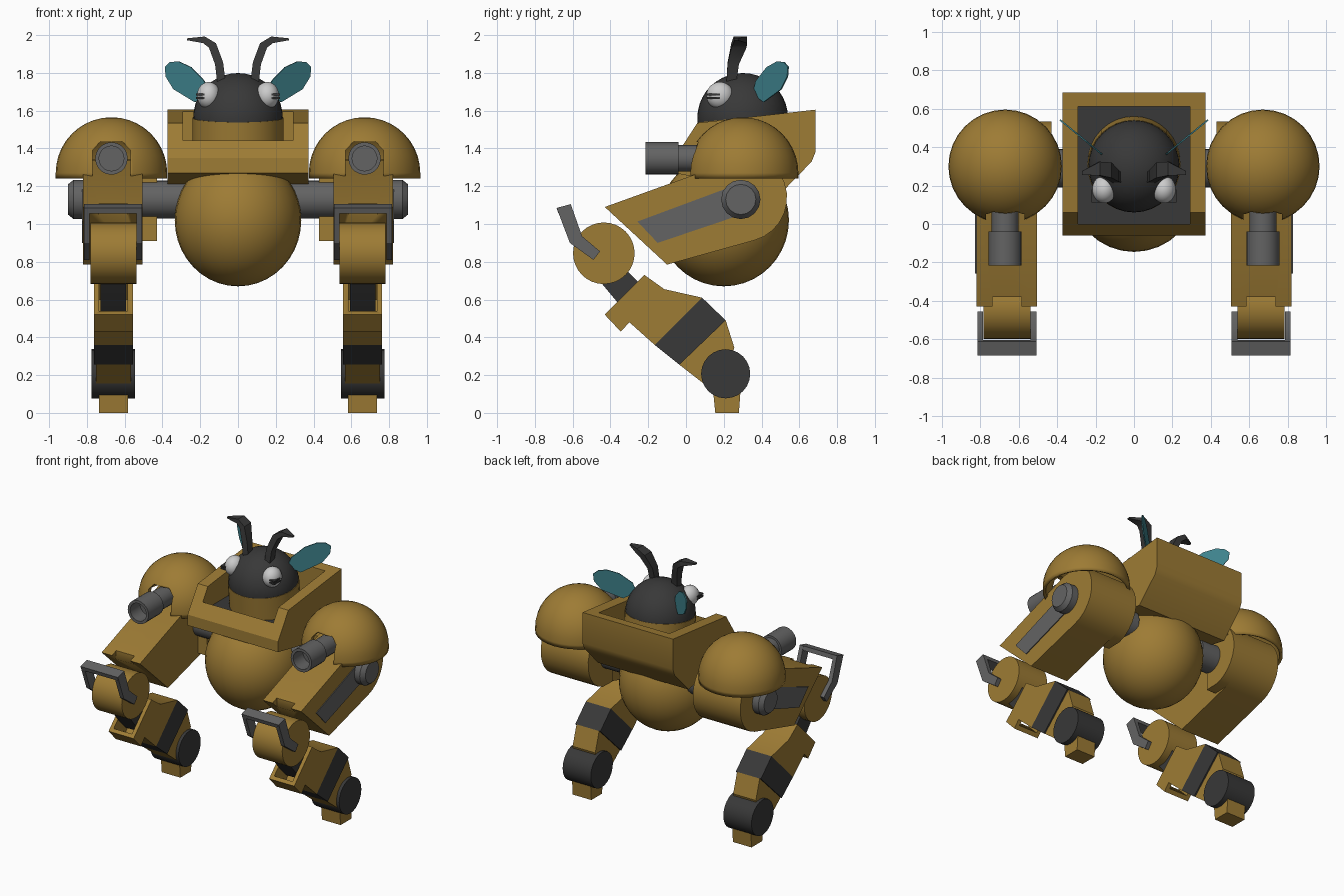
import bpy, bmesh, math
from mathutils import Matrix, Vector

if "Cube" in bpy.data.objects:
    bpy.data.objects.remove(bpy.data.objects["Cube"], do_unlink=True)


def material(name, rgb):
    m = bpy.data.materials.new(name)
    m.use_nodes = True
    m.diffuse_color = (*rgb, 1)
    m.node_tree.nodes["Principled BSDF"].inputs["Base Color"].default_value = (*rgb, 1)
    return m


GOLD = material("gold paint", (0.34, 0.2, 0.035))
DARK = material("dark rubber", (0.04, 0.04, 0.04))
GREY = material("grey metal", (0.125, 0.125, 0.125))
WHITE = material("pale eye", (0.6, 0.6, 0.6))
TEAL = material("teal", (0.05, 0.23, 0.27))


def finish(name, bm, mat, pair=False, cutter=None, smooth=True, shell=0):
    """Turn a bmesh into an object, with optional shell, cut and mirrored twin."""
    bmesh.ops.recalc_face_normals(bm, faces=bm.faces)
    me = bpy.data.meshes.new(name)
    bm.to_mesh(me)
    bm.free()
    ob = bpy.data.objects.new(name, me)
    bpy.context.collection.objects.link(ob)
    if mat:
        me.materials.append(mat)
    if smooth:
        bpy.ops.object.select_all(action="DESELECT")
        ob.select_set(True)
        bpy.context.view_layer.objects.active = ob
        bpy.ops.object.shade_smooth_by_angle(angle=math.radians(32))
    if shell:
        mod = ob.modifiers.new("shell", "SOLIDIFY")
        mod.thickness = shell
        mod.offset = -1
    if cutter:
        mod = ob.modifiers.new("cut", "BOOLEAN")
        mod.operation = "DIFFERENCE"
        mod.solver = "EXACT"
        mod.object = cutter
    if pair:
        ob.modifiers.new("twin", "MIRROR")
    return ob


def prism(name, pts, a, b, mat, axis="x", **kw):
    """Extrude a (y, z) outline along x, or an (x, z) outline along y."""
    bm = bmesh.new()
    place = (lambda p, t: (t, p[0], p[1])) if axis == "x" else (lambda p, t: (p[0], t, p[1]))
    rings = [[bm.verts.new(place(p, t)) for p in pts] for t in (a, b)]
    bm.faces.new(rings[0])
    bm.faces.new(rings[1])
    for i in range(len(pts)):
        j = (i + 1) % len(pts)
        bm.faces.new((rings[0][i], rings[0][j], rings[1][j], rings[1][i]))
    return finish(name, bm, mat, **kw)


def box(name, x, y, z, mat, **kw):
    outline = [(y[0], z[0]), (y[1], z[0]), (y[1], z[1]), (y[0], z[1])]
    return prism(name, outline, x[0], x[1], mat, **kw)


def lathe(name, profile, centre, axis, mat, seg=24, **kw):
    """Spin (radius, distance) points about an axis through the centre."""
    bm = bmesh.new()
    vs = [bm.verts.new((r, 0, t)) for r, t in profile]
    es = [bm.edges.new(e) for e in zip(vs, vs[1:])]
    bmesh.ops.spin(bm, geom=vs + es, cent=(0, 0, 0), axis=(0, 0, 1),
                   angle=math.tau, steps=seg, use_merge=True)
    bmesh.ops.remove_doubles(bm, verts=bm.verts, dist=1e-5)
    turn = Vector((0, 0, 1)).rotation_difference(Vector(axis)).to_matrix().to_4x4()
    bm.transform(Matrix.Translation(centre) @ turn)
    return finish(name, bm, mat, **kw)


def drum(name, r, centre, x, mat, seg=24):
    profile = [(0, x[0]), (r, x[0]), (r, x[1]), (0, x[1])]
    return lathe(name, profile, (0, *centre), (1, 0, 0), mat, seg, pair=True)


def ball(name, centre, size, mat, up=None, **kw):
    """Ellipsoid; 'up' keeps only the half on that side of the centre."""
    bm = bmesh.new()
    bmesh.ops.create_uvsphere(bm, u_segments=32, v_segments=20, radius=1)
    bm.transform(Matrix.Translation(centre) @ Matrix.Diagonal((*size, 1)))
    if up:
        bmesh.ops.bisect_plane(bm, geom=bm.verts[:] + bm.edges[:] + bm.faces[:],
                               plane_co=centre, plane_no=up, clear_inner=True)
    return finish(name, bm, mat, **kw)


def hide(ob):
    ob.hide_render = True
    ob.hide_viewport = True
    ob.display_type = "WIRE"
    return ob


# Body tray with its sunken floor, and the round belly
well = hide(box("tray_cutter", (-0.29, 0.29), (0, 0.61), (1.37, 1.9), None))
prism("body_tray", [(-0.06, 1.27), (-0.06, 1.35), (0.06, 1.535), (0.685, 1.605), (0.685, 1.38),
                    (0.665, 1.33), (0.5, 1.16)], -0.372, 0.372, GOLD, cutter=well)
box("tray_floor", (-0.29, 0.29), (0, 0.61), (1.365, 1.376), DARK)
ball("belly", (0, 0.2, 1.02), (0.335, 0.345, 0.35), GOLD)

# Head on a tilted collar
tilt = (0, -0.1, 0.995)
ball("head", (0, 0.3, 1.562), (0.237, 0.24, 0.237), DARK, up=tilt)
lathe("collar", [(0, -0.2), (0.241, -0.2), (0.241, 0), (0, 0)], (0, 0.3, 1.562), tilt, GOLD, 32)
ball("eye", (0.155, 0.18, 1.68), (0.062, 0.072, 0.072), WHITE, pair=True)
for i, z in enumerate((1.668, 1.685)):
    box(f"eye_slit_{i + 1}", (0.178, 0.222), (0.112, 0.18), (z - 0.005, z + 0.005), DARK, pair=True)

# Leaf-shaped ears, thin and swept back
leaf = [(0.16, 1.69), (0.23, 1.645), (0.343, 1.714), (0.383, 1.78), (0.388, 1.832),
        (0.36, 1.858), (0.315, 1.86), (0.25, 1.83), (0.18, 1.757)]
bm = bmesh.new()
bm.faces.new([bm.verts.new((x, 0.36 + (x - 0.17) * 0.82, z)) for x, z in leaf])
finish("ear", bm, TEAL, pair=True, smooth=False, shell=0.008)

# Antennae: flattened, bent and pointed (centre, half width, half thickness)
stations = [((0.088, 0.24, 1.75), 0.026, 0.022), ((0.1, 0.25, 1.85), 0.03, 0.022),
            ((0.135, 0.28, 1.945), 0.04, 0.022), ((0.18, 0.288, 1.975), 0.036, 0.018),
            ((0.27, 0.265, 1.978), 0.01, 0.005)]
bm = bmesh.new()
rings = []
for i, (c, w, t) in enumerate(stations):
    ahead = Vector(stations[min(i + 1, 4)][0]) - Vector(stations[max(i - 1, 0)][0])
    side = Vector((0, 1, 0))
    out = ahead.cross(side).normalized()
    rings.append([bm.verts.new(Vector(c) + side * w * a + out * t * b)
                  for a, b in ((1, 1), (-1, 1), (-1, -1), (1, -1))])
for lo, hi in zip(rings, rings[1:]):
    for i in range(4):
        j = (i + 1) % 4
        bm.faces.new((lo[i], lo[j], hi[j], hi[i]))
bm.faces.new(rings[0])
bm.faces.new(rings[-1])
finish("antenna", bm, DARK, pair=True)

# Shoulder domes, open below and notched for the barrels
notch = hide(prism("dome_cutter", [(0.57, 1.2), (0.57, 1.39), (0.61, 1.433), (0.73, 1.433),
                                   (0.77, 1.39), (0.77, 1.2)], -0.1, 0.2, None, axis="y"))
ball("shoulder_dome", (0.67, 0.3, 1.27), (0.295, 0.295, 0.295), GOLD, up=(0, 0, 1),
     shell=0.03, cutter=notch, pair=True)
lathe("barrel", [(0, 0.3), (0.07, 0.3), (0.07, -0.04), (0.086, -0.04), (0.086, -0.215),
                 (0.066, -0.215), (0.066, -0.1), (0, -0.1)], (0.67, 0, 1.347), (0, 1, 0),
      GREY, 20, pair=True)

# Upper arms with round shoulder ends
arc = []
for i in range(11):
    a = math.radians(-75 + 13.5 * i)
    arc.append((0.3 + 0.235 * math.cos(a), 1.14 + 0.235 * math.sin(a)))
slot = hide(box("arm_cutter", (0.585, 0.735), (-0.5, -0.38), (0.9, 1.2), None))
prism("upper_arm", arc + [(0.25, 1.335), (-0.43, 1.09), (-0.1, 0.785)], 0.505, 0.82, GOLD,
      cutter=slot, pair=True)
prism("shoulder_back", arc + [(0.25, 1.3), (0.25, 0.91)], 0.43, 0.506, GOLD, pair=True)
prism("arm_panel", [(-0.257, 1.013), (-0.15, 0.9), (0.25, 1.035), (0.22, 1.19)],
      0.818, 0.826, GREY, pair=True)
drum("shoulder_shaft", 0.1, (0.29, 1.13), (0.28, 0.51), GREY)
lathe("shoulder_hub", [(0, 0.81), (0.104, 0.81), (0.104, 0.87), (0.08, 0.9), (0, 0.9)],
      (0, 0.29, 1.13), (1, 0, 0), GREY, 16, pair=True)

# Elbow drums with bent handles
drum("elbow", 0.163, (-0.435, 0.845), (0.537, 0.782), GOLD, 32)
strap = [(-0.685, 1.085), (-0.61, 1.105), (-0.55, 0.935), (-0.455, 0.855), (-0.49, 0.81),
         (-0.615, 0.9)]
for label, x in (("inner", 0.508), ("outer", 0.785)):
    prism(f"handle_{label}_strap", strap, x, x + 0.03, GREY, pair=True)
prism("handle_bar", [(-0.685, 1.085), (-0.61, 1.105), (-0.602, 1.075), (-0.675, 1.055)],
      0.52, 0.803, GREY, pair=True)

# Lower legs: hollow top, dark band, shin
socket = hide(prism("leg_cutter", [(-0.46, 0.59), (-0.3, 0.43), (-0.13, 0.6), (-0.29, 0.76)],
                    0.585, 0.735, None))
prism("lower_leg", [(-0.43, 0.52), (-0.22, 0.73), (-0.115, 0.655), (0.085, 0.61),
                    (-0.166, 0.36), (-0.3, 0.48), (-0.345, 0.43)], 0.557, 0.763, GOLD,
      cutter=socket, pair=True)
prism("leg_link", [(-0.45, 0.69), (-0.37, 0.594), (-0.28, 0.5), (-0.17, 0.59), (-0.26, 0.7),
                   (-0.36, 0.8)], 0.592, 0.728, DARK, pair=True)
prism("leg_band", [(0.085, 0.61), (0.21, 0.49), (-0.035, 0.255), (-0.166, 0.36)],
      0.557, 0.763, DARK, pair=True)
prism("shin", [(0.21, 0.49), (0.256, 0.345), (0.21, 0.2), (0.1, 0.15), (-0.035, 0.255)],
      0.567, 0.753, GOLD, pair=True)

# Ankle drums and feet
drum("ankle", 0.13, (0.21, 0.207), (0.545, 0.776), DARK)
prism("foot", [(0.135, 0.2), (0.295, 0.2), (0.28, 0), (0.155, 0)], 0.582, 0.735, GOLD, pair=True)
